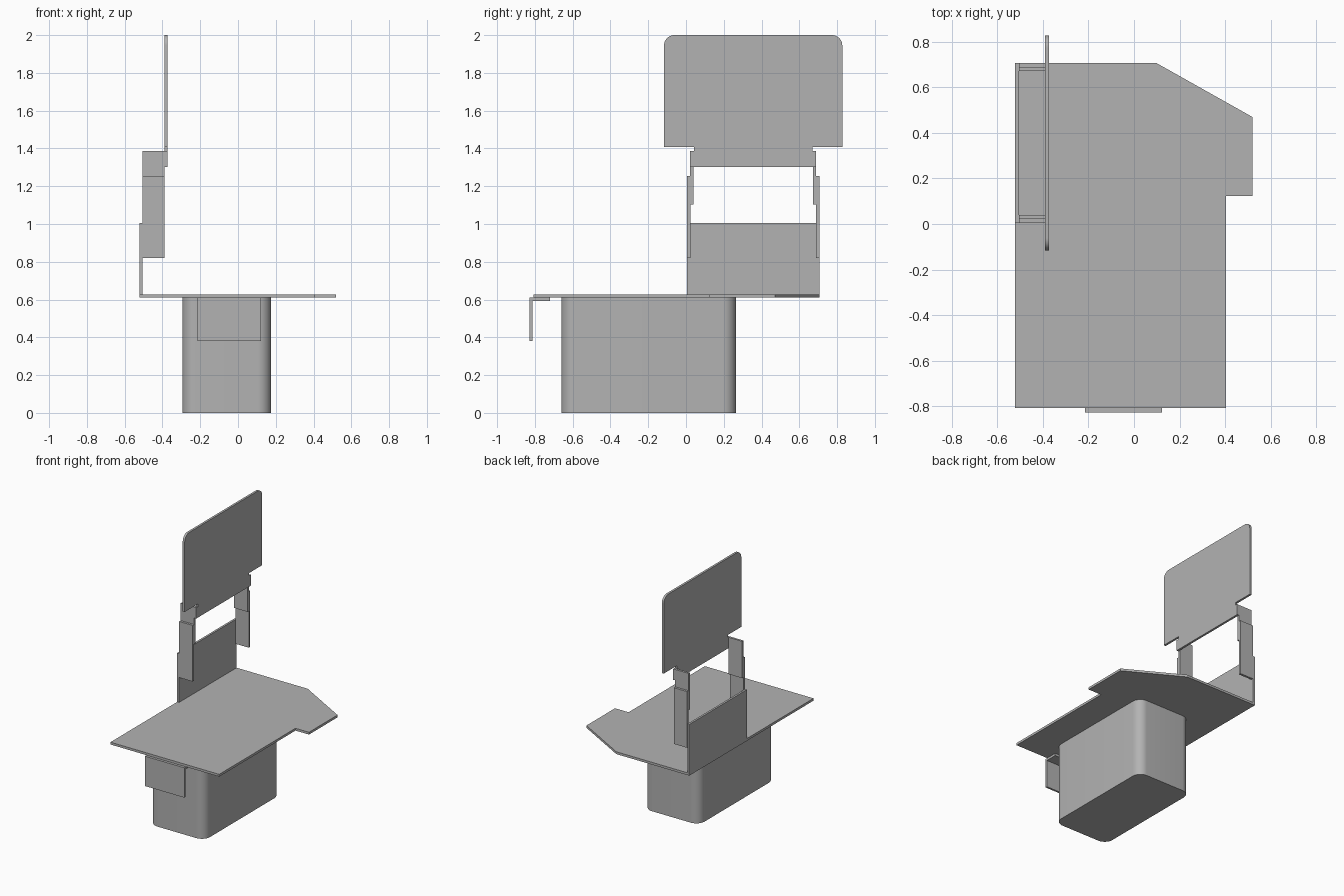
import bpy, bmesh
from math import radians, sin, cos, pi

cube = bpy.data.objects.get("Cube")
if cube:
    bpy.data.objects.remove(cube, do_unlink=True)

grey = bpy.data.materials.new("light grey")
grey.use_nodes = True
GREY = (0.45, 0.45, 0.45, 1)
grey.diffuse_color = GREY
grey.node_tree.nodes["Principled BSDF"].inputs["Base Color"].default_value = GREY


def extrude(name, outline, axis, lo, hi):
    """Solid from a 2D outline: (x, y) along z, or (y, z) along x."""
    bm = bmesh.new()
    place = {"z": lambda a, b: (a, b, lo), "x": lambda a, b: (lo, a, b)}[axis]
    face = bm.faces.new([bm.verts.new(place(a, b)) for a, b in outline])
    new = bmesh.ops.extrude_face_region(bm, geom=[face])["geom"]
    shift = (0, 0, hi - lo) if axis == "z" else (hi - lo, 0, 0)
    bmesh.ops.translate(bm, vec=shift, verts=[v for v in new if isinstance(v, bmesh.types.BMVert)])
    bmesh.ops.recalc_face_normals(bm, faces=bm.faces)
    mesh = bpy.data.meshes.new(name)
    bm.to_mesh(mesh)
    bm.free()
    mesh.materials.append(grey)
    obj = bpy.data.objects.new(name, mesh)
    bpy.context.collection.objects.link(obj)
    return obj


def box(name, x, y, z):
    return extrude(name, [(x[0], y[0]), (x[1], y[0]), (x[1], y[1]), (x[0], y[1])], "z", *z)


def arc(cx, cy, r, start, steps=10):
    """Quarter circle, counter-clockwise from the start angle in degrees."""
    angles = [radians(start) + pi / 2 * i / steps for i in range(steps + 1)]
    return [(cx + r * cos(a), cy + r * sin(a)) for a in angles]


def smooth(obj):
    bpy.ops.object.select_all(action="DESELECT")
    obj.select_set(True)
    bpy.context.view_layer.objects.active = obj
    bpy.ops.object.shade_smooth_by_angle(angle=radians(30))


# Pedestal with rounded upright corners
r = 0.07
x0, x1, y0, y1 = -0.295, 0.175, -0.66, 0.265
smooth(extrude("pedestal", arc(x1 - r, y1 - r, r, 0) + arc(x0 + r, y1 - r, r, 90)
               + arc(x0 + r, y0 + r, r, 180) + arc(x1 - r, y0 + r, r, 270), "z", 0, 0.61))

# Table plate with side ear and slanted corner
extrude("table_plate", [(-0.522, -0.808), (0.405, -0.808), (0.405, 0.122), (0.52, 0.122),
                        (0.52, 0.47), (0.1, 0.706), (-0.522, 0.706)], "z", 0.61, 0.628)

# Front bracket: an angle under the plate edge
extrude("front_bracket", [(-0.828, 0.38), (-0.813, 0.38), (-0.813, 0.593), (-0.72, 0.593),
                          (-0.72, 0.61), (-0.828, 0.61)], "x", -0.215, 0.122)

# Upright side panel
box("side_panel", (-0.522, -0.506), (0.005, 0.706), (0.628, 1.005))

# Paired sliding arms, mirrored about the panel's middle
MID = 0.3555
for side, s in (("front", -1), ("back", 1)):
    for part, near, far, z in (("outer_arm", 0.333, 0.3505, (0.82, 1.253)),
                               ("inner_arm", 0.316, 0.333, (1.103, 1.387))):
        box(f"{side}_{part}", (-0.505, -0.39), sorted((MID + s * near, MID + s * far)), z)

# Display board with rounded top corners and a mounting tab below
r = 0.055
half = [(0.333, 1.303), (0.333, 1.387), (0.313, 1.387), (0.313, 1.408), (0.472, 1.408)]
half += arc(0.472 - r, 2 - r, r, 0)
outline = [(MID + a, b) for a, b in half] + [(MID - a, b) for a, b in reversed(half)]
smooth(extrude("display_board", outline, "x", -0.39, -0.373))
